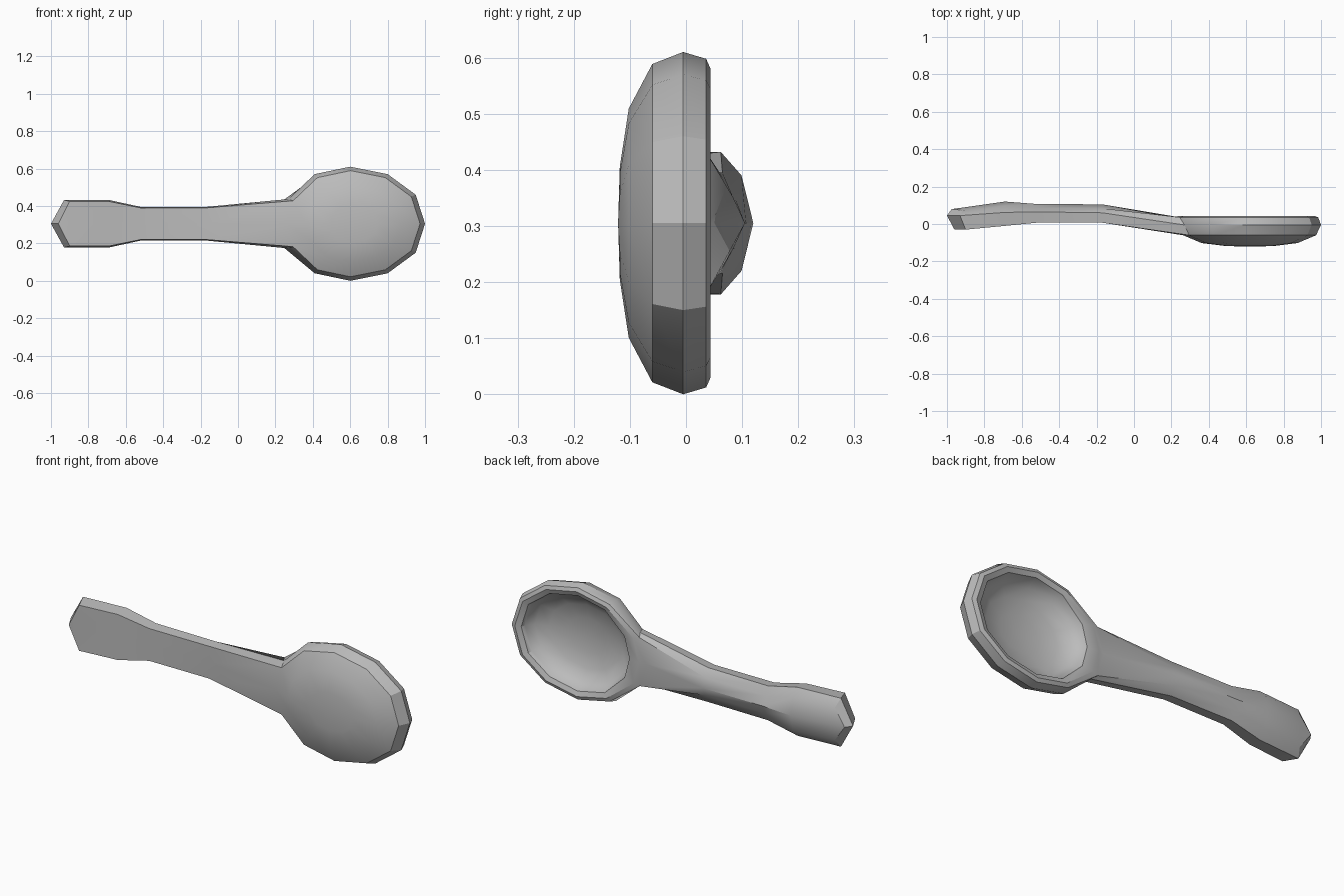
import bpy, bmesh, math

cube = bpy.data.objects.get("Cube")
if cube:
    bpy.data.objects.remove(cube)

MID_Z = 0.305      # height of the long axis
BOWL_X = 0.62      # centre of the bowl

metal = bpy.data.materials.new("grey metal")
metal.use_nodes = True
GREY = (0.5, 0.5, 0.5, 1)
metal.diffuse_color = GREY
metal.node_tree.nodes["Principled BSDF"].inputs["Base Color"].default_value = GREY

bm = bmesh.new()


def vert(x, y, z):
    return bm.verts.new((x, y, MID_Z + z))


def strip(a, b, skip=()):
    """Bridge two closed loops, leaving out the listed steps."""
    n = len(a)
    for i in range(n):
        if i not in skip:
            j = (i + 1) % n
            bm.faces.new((a[i], a[j], b[j], b[i]))


# Bowl outline: neck centre, upper half to the tip, then mirrored
upper = [(0.27, 0.132), (0.41, 0.265), (0.60, 0.305), (0.80, 0.265), (0.95, 0.155)]
outline = [(0.235, 0)] + upper + [(1.0, 0)] + [(x, -z) for x, z in reversed(upper)]


def bowl_ring(scale, y, neck_shift=0):
    """Scaled outline; the three neck points can reach along the handle."""
    ring = [vert(BOWL_X + (x - BOWL_X) * scale, y, z * scale) for x, z in outline]
    for i in (-1, 0, 1):
        ring[i].co.x -= neck_shift
    return ring


# Bowl shell from the outer pole, over the rim, to the inner pole
shell = [(0.33, -0.118), (0.67, -0.102), (0.93, -0.06), (1.0, -0.005),
         (0.96, 0.036, 0.04), (0.90, 0.044, 0.03), (0.82, 0.034), (0.80, 0.012),
         (0.72, -0.025), (0.55, -0.053), (0.30, -0.071)]
rings = [bowl_ring(*level) for level in shell]
front, middle, back = rings[2:5]
neck_gap = (0, len(outline) - 1)
for a, b in zip(rings, rings[1:]):
    strip(a, b, neck_gap if a in (front, middle) else ())
for ring, y in ((rings[0], -0.121), (rings[-1], -0.077)):
    pole = vert(BOWL_X, y, 0)
    for i in range(len(ring)):
        bm.faces.new((ring[i], ring[(i + 1) % len(ring)], pole))


# Handle cross-section: flat front, wide middle edge, ridged back
def section(x, w, y_front, y_mid, w_side, y_side, y_ridge, end=0):
    half = [(x + end, y_front, w * 0.94), (x, y_mid, w), (x + end / 2, y_side, w_side)]
    return ([vert(x + end, y_front, 0)] + [vert(*p) for p in half]
            + [vert(x + end / 2, y_ridge, 0)]
            + [vert(px, py, -pz) for px, py, pz in reversed(half)])


handle = [section(-0.93, 0.127, -0.03, 0.045, 0.085, 0.073, 0.088, 0.03),
          section(-0.69, 0.127, -0.01, 0.062, 0.085, 0.099, 0.12),
          section(-0.52, 0.09, 0.007, 0.065, 0.046, 0.087, 0.107),
          section(-0.17, 0.09, 0.007, 0.06, 0.046, 0.084, 0.105)]
neck = [front[0], front[1], middle[1], back[1],
        back[0], back[-1], middle[-1], front[-1]]
handle.append(neck)
for a, b in zip(handle, handle[1:]):
    strip(a, b)

# Pointed handle end
end = handle[0]
tips = [vert(-0.96, -0.03, 0), vert(-1.0, 0.045, 0), vert(-0.975, 0.08, 0)]
for side in (end[:5], [end[0]] + end[:3:-1]):
    bm.faces.new((side[0], side[1], tips[0]))
    bm.faces.new((side[1], side[2], tips[1], tips[0]))
    bm.faces.new((side[2], side[3], tips[2], tips[1]))
    bm.faces.new((side[3], side[4], tips[2]))

# The middle neck vertex is inside the join and unused
bmesh.ops.delete(bm, geom=[v for v in bm.verts if not v.link_faces], context='VERTS')
bmesh.ops.recalc_face_normals(bm, faces=bm.faces)

mesh = bpy.data.meshes.new("spoon")
bm.to_mesh(mesh)
bm.free()
mesh.materials.append(metal)
spoon = bpy.data.objects.new("spoon", mesh)
bpy.context.collection.objects.link(spoon)

bpy.ops.object.select_all(action='DESELECT')
spoon.select_set(True)
bpy.context.view_layer.objects.active = spoon
bpy.ops.object.shade_smooth_by_angle(angle=math.radians(32))
